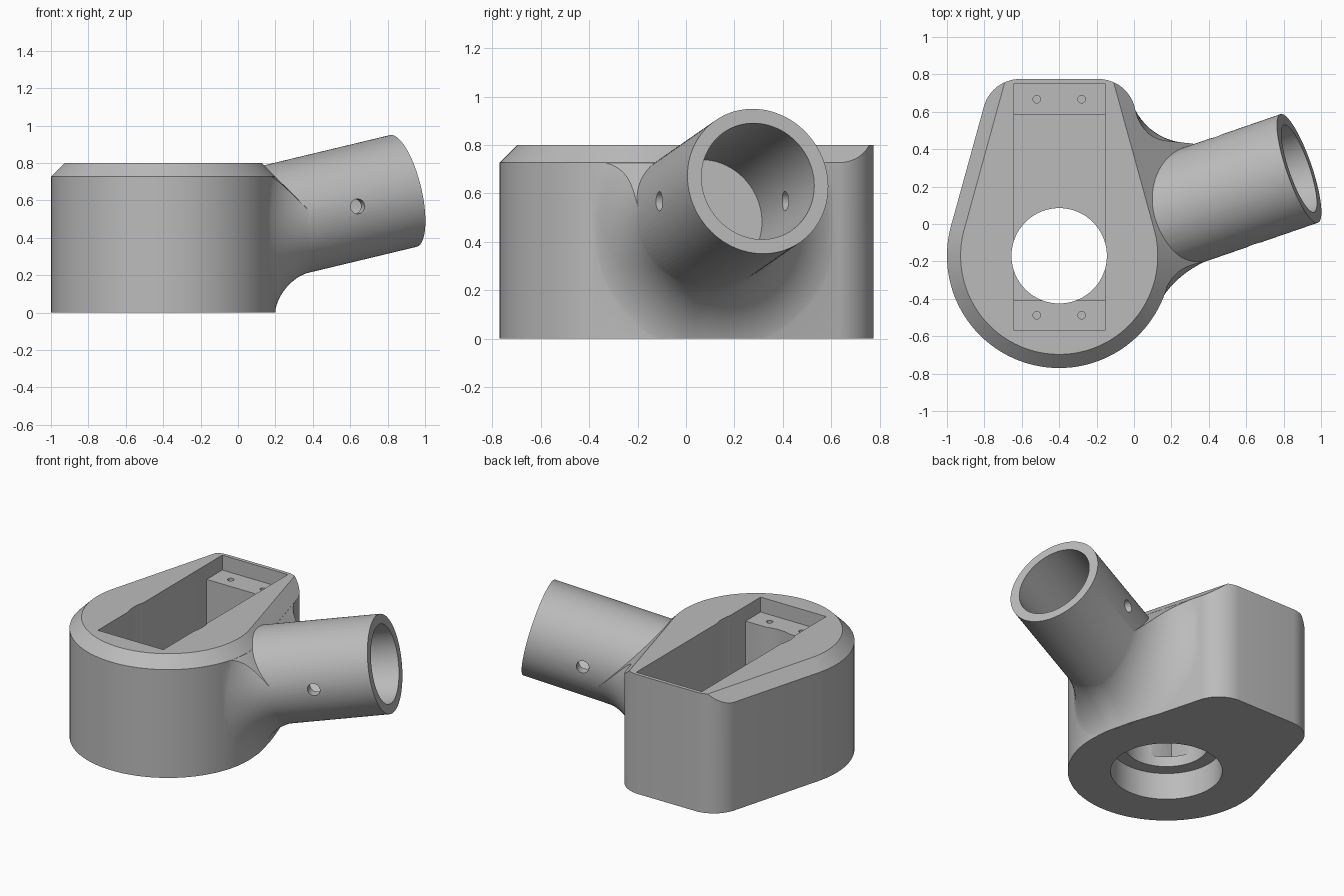
import bpy, bmesh, math
from mathutils import Vector, Matrix
from mathutils.bvhtree import BVHTree

cube = bpy.data.objects.get("Cube")
if cube:
    bpy.data.objects.remove(cube)

grey = bpy.data.materials.new("plain grey")
grey.use_nodes = True
grey.diffuse_color = (0.5, 0.5, 0.5, 1)
grey.node_tree.nodes["Principled BSDF"].inputs["Base Color"].default_value = (0.5, 0.5, 0.5, 1)

CX, CY, RAD, BACK = -0.4, -0.17, 0.6, 0.775   # round end of the housing, back wall
CORNER = 0.2                                  # back corner radius
TOP, CHAMFER = 0.8, 0.073
SIDE = math.radians(15.4)                     # angle of the side wall normal


def to_object(name, bm):
    bmesh.ops.recalc_face_normals(bm, faces=bm.faces)
    mesh = bpy.data.meshes.new(name)
    bm.to_mesh(mesh)
    bm.free()
    mesh.materials.append(grey)
    obj = bpy.data.objects.new(name, mesh)
    bpy.context.collection.objects.link(obj)
    return obj


def hull(points):
    bm = bmesh.new()
    for p in points:
        bm.verts.new(p)
    bmesh.ops.remove_doubles(bm, verts=bm.verts, dist=1e-5)
    res = bmesh.ops.convex_hull(bm, input=bm.verts)
    loose = {v for v in res["geom_interior"] + res["geom_unused"] if isinstance(v, bmesh.types.BMVert)}
    bmesh.ops.delete(bm, geom=list(loose), context="VERTS")
    return bm


def outline(d, z):
    """Teardrop outline grown by d, with square back corners."""
    r = RAD + d
    pts = []
    for i in range(97):
        a = SIDE - (math.pi + 2 * SIDE) * i / 96
        pts.append((CX + r * math.cos(a), CY + r * math.sin(a), z))
    half = (r - (BACK - CY) * math.sin(SIDE)) / math.cos(SIDE)
    return pts + [(CX + s * half, BACK, z) for s in (-1, 1)]


def housing(rings):
    """Teardrop solid through (growth, height) rings, back corners rounded."""
    bm = hull([p for d, z in rings for p in outline(d, z)])
    off = (RAD - CORNER - (BACK - CORNER - CY) * math.sin(SIDE)) / math.cos(SIDE)
    for s in (-1, 1):
        for i in range(1, 16):
            a = SIDE + (math.pi / 2 - SIDE) * i / 16
            n = Vector((s * math.cos(a), math.sin(a), 0))
            c = Vector((CX + s * off, BACK - CORNER, 0))
            bmesh.ops.bisect_plane(bm, geom=bm.verts[:] + bm.edges[:] + bm.faces[:],
                                   plane_co=c + n * CORNER, plane_no=n, clear_outer=True)
    pts = [v.co.copy() for v in bm.verts]
    bm.free()
    return hull(pts)


def cylinder(name, p0, p1, r, seg=96):
    p0, p1 = Vector(p0), Vector(p1)
    d = p1 - p0
    m = Matrix.Translation((p0 + p1) / 2) @ d.to_track_quat("Z", "Y").to_matrix().to_4x4()
    bm = bmesh.new()
    bmesh.ops.create_cone(bm, cap_ends=True, segments=seg, radius1=r, radius2=r,
                          depth=d.length, matrix=m)
    return to_object(name, bm)


def box(name, lo, hi):
    return to_object(name, hull([(x, y, z) for x in (lo[0], hi[0])
                                 for y in (lo[1], hi[1]) for z in (lo[2], hi[2])]))


def combine(target, other, operation):
    mod = target.modifiers.new(operation, "BOOLEAN")
    mod.operation, mod.object, mod.solver = operation, other, "EXACT"
    bpy.context.view_layer.objects.active = target
    bpy.ops.object.modifier_apply(modifier=mod.name)
    bpy.data.objects.remove(other)


# Housing with chamfered top
body_bm = housing([(0, 0), (0, TOP - CHAMFER), (-CHAMFER, TOP)])
bmesh.ops.dissolve_limit(body_bm, angle_limit=0.002, verts=body_bm.verts, edges=body_bm.edges)
body = to_object("socket_housing", body_bm)

# Slanted tube frame
axis = Vector((1, 0.345, 0.24)).normalized()
side = Vector((-axis.y, axis.x, 0)).normalized()
up = axis.cross(side)
end = Vector((0.883, 0.297, 0.65))
R_OUT, R_IN = 0.307, 0.246

# Blend between tube and housing wall, lofted around the tube
wall_bm = housing([(0, -1), (0, 2)])
wall = BVHTree.FromBMesh(wall_bm)
wall_bm.free()
SEG, STEPS, W = 96, 16, 0.72
bm = bmesh.new()
columns = []
for i in range(SEG):
    t = 2 * math.pi * i / SEG
    n = side * math.cos(t) + up * math.sin(t)
    size = 0.24 + 0.1 * max(0, math.cos(t))
    k = wall.ray_cast(end + n * R_OUT, -axis)[0]
    a = k + axis * size - n * 0.002
    b, normal = wall.find_nearest(k + n * size)[:2]
    b = b - normal * 0.003
    col = []
    for j in range(STEPS + 1):
        u = j / STEPS
        wa, wk, wb = (1 - u) ** 2, 2 * W * u * (1 - u), u * u
        col.append(bm.verts.new((a * wa + k * wk + b * wb) / (wa + wk + wb)))
    col.append(bm.verts.new(b - axis * 0.1))
    columns.append(col)
for i in range(SEG):
    c0, c1 = columns[i], columns[(i + 1) % SEG]
    for j in range(STEPS + 1):
        bm.faces.new((c0[j], c1[j], c1[j + 1], c0[j + 1]))
for j in (0, -1):
    ring = [c[j] for c in columns]
    centre = bm.verts.new(sum((v.co for v in ring), Vector()) / SEG)
    for i in range(SEG):
        bm.faces.new((ring[i], ring[(i + 1) % SEG], centre))
blend = to_object("blend", bm)

# The chamfer slope carries on outward and trims the blend
slope = [(0.6, 0.0005), (0.6, TOP - CHAMFER - 0.601), (-CHAMFER, TOP - 0.001)]
trim = to_object("trim", hull([p for d, z in slope for p in outline(d, z)]))
combine(blend, trim, "INTERSECT")
combine(body, blend, "UNION")
combine(body, cylinder("tube", end - axis * 0.95, end, R_OUT), "UNION")

# Blind tube bore and cross pin hole
combine(body, cylinder("bore", end - axis * 0.68, end + axis * 0.1, R_IN), "DIFFERENCE")
pin = end - axis * 0.372
combine(body, cylinder("pin", pin - side * 0.45, pin + side * 0.45, 0.04, 32), "DIFFERENCE")

# Top pocket, leaving a mounting block at each end
X0, X1 = -0.642, -0.155
combine(body, box("pocket_top", (X0, -0.57, 0.7), (X1, 0.75, 1)), "DIFFERENCE")
combine(body, box("pocket", (X0, -0.41, 0.25), (X1, 0.585, 0.9)), "DIFFERENCE")

# Vertical through hole with a wider counterbore underneath
combine(body, cylinder("hole", (CX, CY, -0.1), (CX, CY, 1), 0.255), "DIFFERENCE")
combine(body, cylinder("counterbore", (CX, CY, -0.1), (CX, CY, 0.18), 0.34), "DIFFERENCE")

# Screw holes in the mounting blocks
for x in (-0.52, -0.28):
    for y in (-0.488, 0.667):
        combine(body, cylinder("screw", (x, y, 0.5), (x, y, 0.9), 0.02, 20), "DIFFERENCE")

bpy.ops.object.select_all(action="DESELECT")
body.select_set(True)
bpy.context.view_layer.objects.active = body
bpy.ops.object.shade_smooth_by_angle(angle=math.radians(25))
